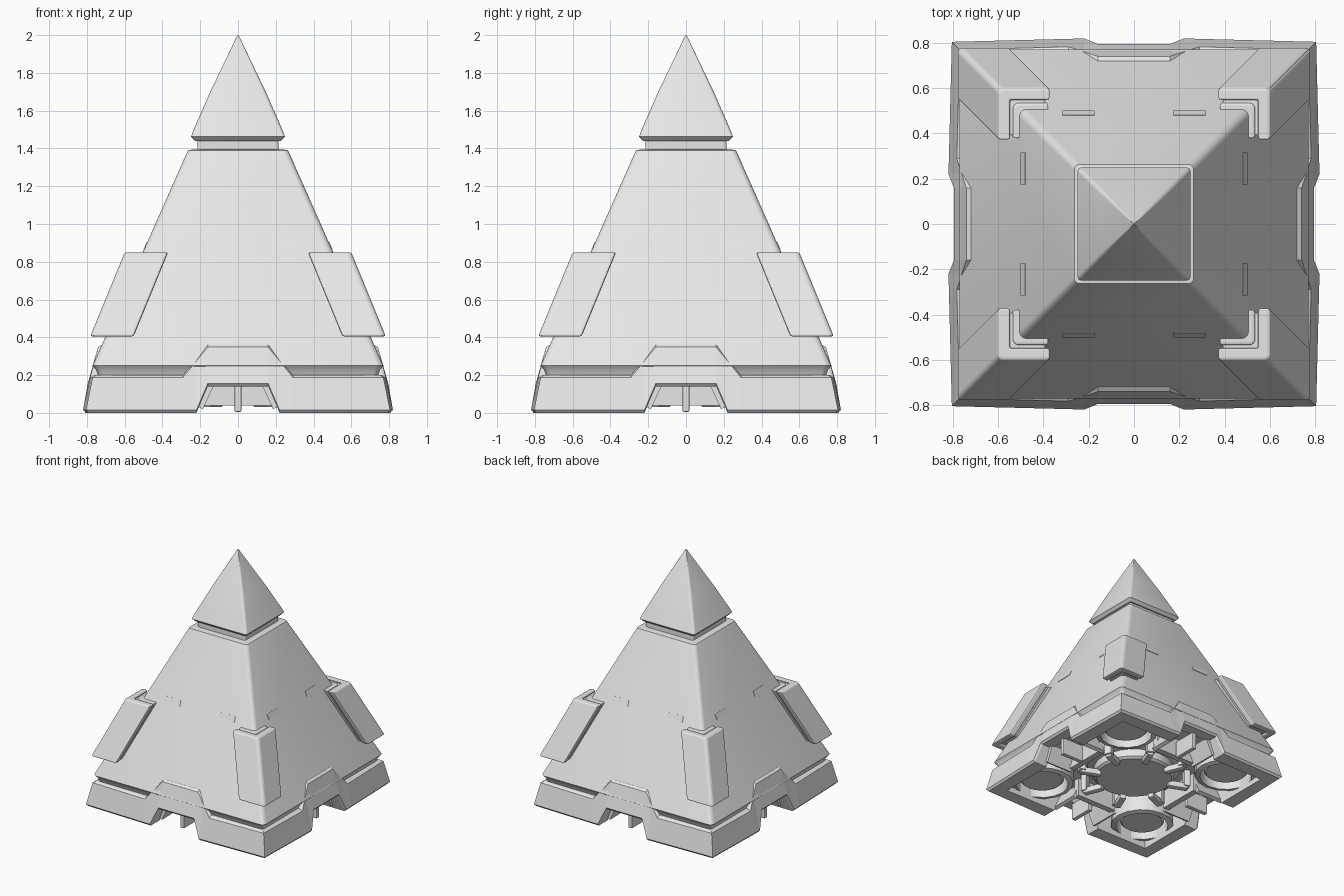
import bpy
import bmesh
from math import sin, cos, pi, radians, atan
from mathutils import Matrix, Vector

if "Cube" in bpy.data.objects:
    bpy.data.objects.remove(bpy.data.objects["Cube"])

grey = bpy.data.materials.new("light_grey")
grey.use_nodes = True
grey.diffuse_color = (0.8, 0.8, 0.8, 1)
grey.node_tree.nodes["Principled BSDF"].inputs["Base Color"].default_value = (0.8, 0.8, 0.8, 1)

SLOPE = 0.443
QUARTERS = [Matrix.Rotation(k * pi / 2, 4, "Z") for k in range(4)]


def finish(name, bm, smooth=False, bevel=0):
    bmesh.ops.recalc_face_normals(bm, faces=bm.faces)
    mesh = bpy.data.meshes.new(name)
    bm.to_mesh(mesh)
    bm.free()
    obj = bpy.data.objects.new(name, mesh)
    bpy.context.collection.objects.link(obj)
    mesh.materials.append(grey)
    if bevel:
        mod = obj.modifiers.new("bevel", "BEVEL")
        mod.width = bevel
        mod.segments = 2
        mod.limit_method = "ANGLE"
    if smooth:
        bpy.ops.object.select_all(action="DESELECT")
        obj.select_set(True)
        bpy.context.view_layer.objects.active = obj
        bpy.ops.object.shade_smooth_by_angle(angle=radians(30))
    return obj


def loft(bm, rings, closed=False, matrix=Matrix()):
    """Bridge rings of points; cap the ends, or join last to first."""
    rows = [[bm.verts.new(matrix @ Vector(p)) for p in ring] for ring in rings]
    n = len(rows[0])
    pairs = list(zip(rows, rows[1:]))
    if closed:
        pairs.append((rows[-1], rows[0]))
    else:
        bm.faces.new(rows[0])
        bm.faces.new(rows[-1])
    for a, b in pairs:
        for i in range(n):
            j = (i + 1) % n
            bm.faces.new((a[i], a[j], b[j], b[i]))


def rounded_square(half, z, r):
    """Square outline with rounded corners."""
    pts = []
    for q in range(4):
        start = q * pi / 2
        centre = (half - r) * 2 ** 0.5
        for k in range(5):
            a = start + k * pi / 8
            pts.append((centre * cos(start + pi / 4) + r * cos(a),
                        centre * sin(start + pi / 4) + r * sin(a), z))
    return pts


def circle(r, z, n=24, centre=(0, 0)):
    return [(centre[0] + r * cos(2 * pi * i / n),
             centre[1] + r * sin(2 * pi * i / n), z) for i in range(n)]


def box(bm, size, matrix):
    bmesh.ops.create_cube(bm, size=1, matrix=matrix @ Matrix.Diagonal((*size, 1)))


# Sloped main body with a groove at its foot
bm = bmesh.new()
loft(bm, [rounded_square(h, z, r) for h, z, r in [
    (0.74, 0.19, 0.03), (0.75, 0.225, 0.03), (0.77, 0.25, 0.035),
    (0.274, 1.37, 0.03), (0.264, 1.39, 0.025), (0.235, 1.395, 0.02)]])
finish("body", bm, smooth=True)

# Narrow neck
bm = bmesh.new()
loft(bm, [rounded_square(h, z, 0.015) for h, z in [(0.215, 1.38), (0.215, 1.46)]])
finish("neck", bm)

# Pointed cap, slightly convex
bm = bmesh.new()
loft(bm, [rounded_square(h, z, r) for h, z, r in [
    (0.228, 1.44, 0.012), (0.249, 1.462, 0.015), (0.226, 1.52, 0.02),
    (0.147, 1.70, 0.018), (0.003, 2.0, 0.001)]])
finish("cap", bm, smooth=True)


# Base skirt: rises over a notch in the middle of each side
def skirt_depth(z, out):
    return out - 0.175 * z - 0.1 * max(0, z - 0.2)


def skirt_column(s, zb, zt, out, turn):
    section = [(skirt_depth(zb, out) - 0.014, zb),
               (skirt_depth(zb, out), zb + 0.016),
               (skirt_depth(zt, out), zt - 0.012),
               (skirt_depth(zt, out) - 0.018, zt),
               (0.69, zt), (0.69, zb)]
    return [turn @ Vector((-d if s is None else s, -d, z)) for d, z in section]


half_side = [(0.29, 0, 0.2, 0.818), (0.22, 0, 0.287, 0.82), (0.16, 0.14, 0.36, 0.82)]
columns = []
for turn in QUARTERS:
    columns.append(skirt_column(None, 0, 0.2, 0.805, turn))
    columns += [skirt_column(-s, zb, zt, o, turn) for s, zb, zt, o in half_side]
    columns += [skirt_column(s, zb, zt, o, turn) for s, zb, zt, o in reversed(half_side)]
bm = bmesh.new()
loft(bm, columns, closed=True)
finish("base_skirt", bm)


# Corner pads: an outer plate over a smaller backing layer
def corner_pad(name, outer, end, inner, top, bottom, bevel):
    bm = bmesh.new()
    c = 0.015
    outline = [(end, outer), (outer - c, outer), (outer, outer - c), (outer, end),
               (inner, end), (inner, inner), (end, inner)]
    rings = []
    for z in (top, bottom):
        shift = (0.85 - z) * 0.41
        rings.append([(x + shift, y + shift, z) for x, y in outline])
    for turn in QUARTERS:
        loft(bm, rings, matrix=turn)
    finish(name, bm, bevel=bevel)


corner_pad("corner_pad_plates", 0.60, 0.37, 0.545, 0.85, 0.405, 0.012)
corner_pad("corner_pad_middles", 0.56, 0.385, 0.50, 0.838, 0.42, 0.006)
corner_pad("corner_pad_backings", 0.53, 0.375, 0.44, 0.845, 0.41, 0.008)

# Thin plates on the sloped faces
bm = bmesh.new()
z = 0.885
face_y = -(0.274 + SLOPE * (1.37 - z))
for turn in QUARTERS:
    for x in (-0.245, 0.245):
        place = Matrix.Translation((x, face_y, z)) @ Matrix.Rotation(-atan(SLOPE), 4, "X")
        box(bm, (0.14, 0.006, 0.045), turn @ place)
finish("face_plates", bm)

# Central drum under the base
bm = bmesh.new()
loft(bm, [circle(r, z) for r, z in [
    (0.36, 0.2), (0.36, 0.15), (0.31, 0.14), (0.31, 0.08), (0.29, 0.065)]])
finish("centre_drum", bm, smooth=True)

# Round corner sockets and the discs in them
bm = bmesh.new()
discs = bmesh.new()
for x in (-0.5, 0.5):
    for y in (-0.5, 0.5):
        loft(bm, [circle(r, z, 16, (x, y)) for r, z in [
            (0.24, 0.2), (0.24, 0.05), (0.2, 0.04), (0.2, 0.2)]], closed=True)
        loft(discs, [circle(r, z, 24, (x, y)) for r, z in [
            (0.17, 0.2), (0.17, 0.09), (0.155, 0.075)]])
finish("corner_sockets", bm, smooth=True)
finish("corner_discs", discs, smooth=True)

# Claws around the drum
bm = bmesh.new()
for k in range(8):
    turn = Matrix.Rotation(radians(22.5 + 45 * k), 4, "Z")
    box(bm, (0.16, 0.05, 0.05), turn @ Matrix.Translation((0.35, 0, 0.055)))
    box(bm, (0.05, 0.07, 0.14), turn @ Matrix.Translation((0.42, 0, 0.12)))
finish("drum_claws", bm, bevel=0.008)

# Fin and sloped cheeks inside each notch
fins = bmesh.new()
cheeks = bmesh.new()
for turn in QUARTERS:
    box(fins, (0.036, 0.2, 0.14), turn @ Matrix.Translation((0, -0.62, 0.075)))
    box(cheeks, (0.36, 0.05, 0.16), turn @ Matrix.Translation((0, -0.47, 0.12)))
    for side in (-1, 1):
        tilt = Matrix.Rotation(side * radians(-25), 4, "Y")
        box(cheeks, (0.03, 0.24, 0.14),
            turn @ Matrix.Translation((side * 0.17, -0.59, 0.09)) @ tilt)
finish("notch_fins", fins, bevel=0.006)
finish("notch_cheeks", cheeks)
